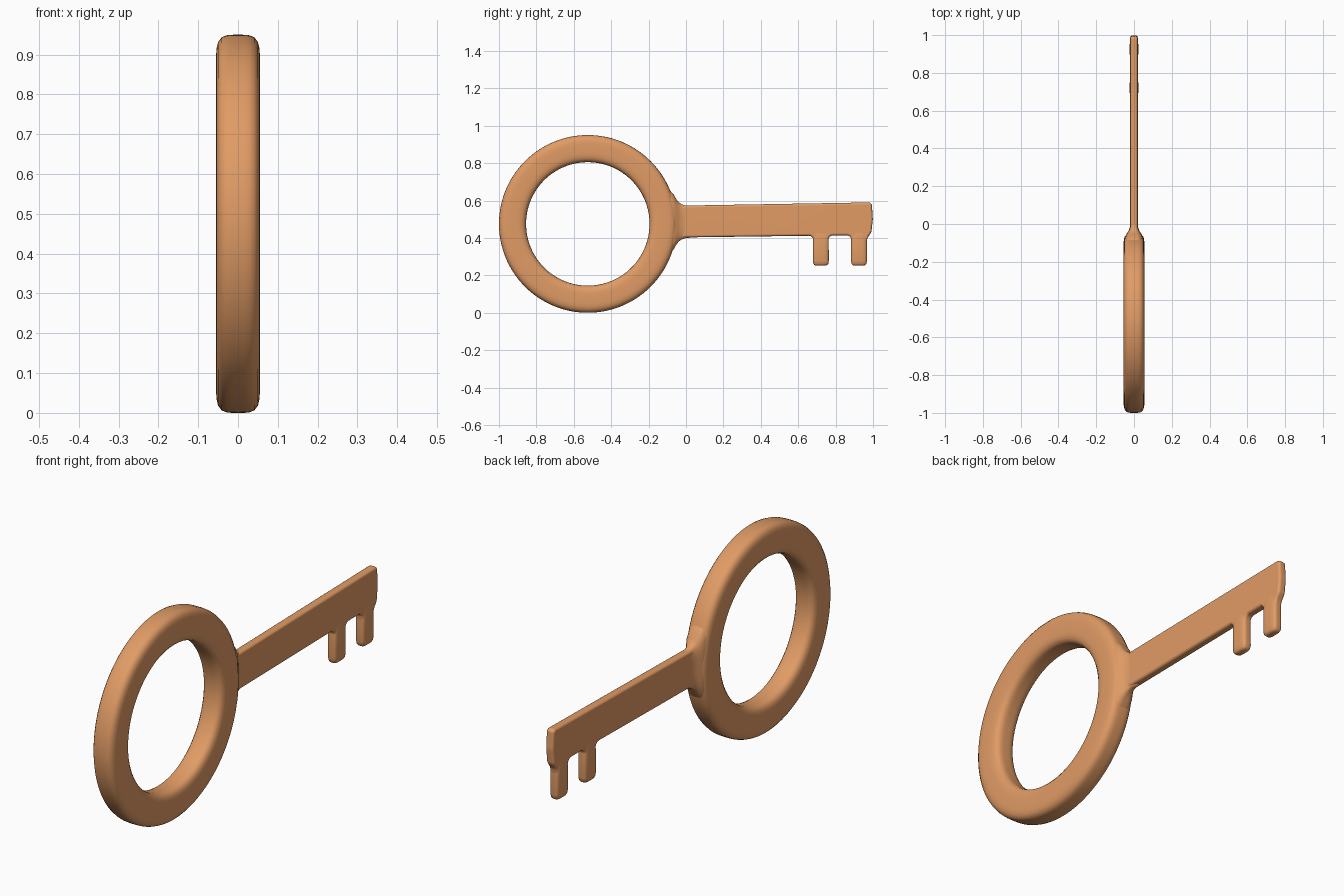
import bpy, bmesh
from math import cos, sin, tan, pi
from mathutils import Vector

if "Cube" in bpy.data.objects:
    bpy.data.objects.remove(bpy.data.objects["Cube"])

mat = bpy.data.materials.new("copper")
mat.diffuse_color = (0.75, 0.33, 0.13, 1)
mat.use_nodes = True
mat.node_tree.nodes["Principled BSDF"].inputs["Base Color"].default_value = mat.diffuse_color


def finish(name, bm):
    bmesh.ops.recalc_face_normals(bm, faces=bm.faces[:])
    for f in bm.faces:
        f.smooth = True
    me = bpy.data.meshes.new(name)
    bm.to_mesh(me)
    bm.free()
    me.materials.append(mat)
    ob = bpy.data.objects.new(name, me)
    bpy.context.collection.objects.link(ob)
    return ob


def squircle(a, b, n=32, power=4):
    """Rounded-rectangle section as (u, v) pairs."""
    pts = []
    for i in range(n):
        c, s = cos(2 * pi * (i + 0.5) / n), sin(2 * pi * (i + 0.5) / n)
        k = (abs(c) ** power + abs(s) ** power) ** (-1 / power)
        pts.append((a * c * k, b * s * k))
    return pts


def bridge(bm, loops, closed=False):
    n = len(loops[0])
    pairs = list(zip(loops, loops[1:])) + ([(loops[-1], loops[0])] if closed else [])
    for p, q in pairs:
        for i in range(n):
            j = (i + 1) % n
            bm.faces.new((p[i], p[j], q[j], q[i]))
    if not closed:
        bm.faces.new(loops[0])
        bm.faces.new(loops[-1])


def loft(name, sections, place):
    """sections: (position, half thickness x, half width); place maps to 3D."""
    bm = bmesh.new()
    bridge(bm, [[bm.verts.new(place(t, u, v)) for u, v in squircle(hx, hw)]
                for t, hx, hw in sections])
    return finish(name, bm)


def round_corners(points, seg=6):
    """Fillet each (y, z, radius) corner of an outline."""
    out = []
    for i, (y, z, r) in enumerate(points):
        p = Vector((y, z))
        if r == 0:
            out.append(p)
            continue
        a = (Vector(points[i - 1][:2]) - p).normalized()
        b = (Vector(points[(i + 1) % len(points)][:2]) - p).normalized()
        half = a.angle(b) / 2
        centre = p + (a + b).normalized() * (r / sin(half))
        d0 = p + a * (r / tan(half)) - centre
        d1 = p + b * (r / tan(half)) - centre
        turn = d0.angle(d1)
        for k in range(seg + 1):
            t = k / seg
            out.append(centre + (d0 * sin((1 - t) * turn) + d1 * sin(t * turn)) / sin(turn))
    return out


# Bow ring: rounded section swept round the x axis
bm = bmesh.new()
loops = []
for i in range(128):
    a = 2 * pi * i / 128
    loops.append([bm.verts.new((x, -0.525 + (0.4025 + r) * cos(a), 0.475 + (0.4025 + r) * sin(a)))
                  for x, r in squircle(0.055, 0.0725)])
bridge(bm, loops, closed=True)
finish("bow_ring", bm)

# Collar blending the ring into the blade
loft("collar",
     [(-0.15, 0.046, 0.20), (-0.10, 0.050, 0.183), (-0.08, 0.050, 0.163),
      (-0.065, 0.046, 0.145), (-0.052, 0.039, 0.122), (-0.04, 0.031, 0.106),
      (-0.025, 0.024, 0.095), (-0.005, 0.020, 0.088), (0.03, 0.018, 0.084)],
     lambda t, u, v: (u, t, 0.486 + v + 0.01 * t))

# Flat blade with filleted stubs where the teeth start
outline = round_corners([
    (-0.06, 0.402, 0), (0.678, 0.412, 0.022), (0.683, 0.35, 0), (0.759, 0.35, 0),
    (0.764, 0.413, 0.022), (0.88, 0.414, 0.022), (0.886, 0.35, 0), (0.962, 0.35, 0),
    (0.970, 0.40, 0.04), (0.991, 0.43, 0.04), (0.999, 0.50, 0.1),
    (0.993, 0.590, 0.018), (-0.06, 0.572, 0)])
bm = bmesh.new()
bridge(bm, [[bm.verts.new((x, p.x, p.y)) for p in outline] for x in (-0.02, 0.02)])
blade = finish("blade", bm)
bev = blade.modifiers.new("soft_rim", 'BEVEL')
bev.width = 0.012
bev.segments = 4
bev.limit_method = 'ANGLE'
bev.angle_limit = 0.7
bev.use_clamp_overlap = False
blade.modifiers.new("flat_sides", 'WEIGHTED_NORMAL')

# Two slightly thicker teeth
for name, y in (("inner_tooth", 0.721), ("outer_tooth", 0.925)):
    loft(name,
         [(0.252, 0.011, 0.026), (0.255, 0.017, 0.034), (0.262, 0.021, 0.040),
          (0.278, 0.024, 0.0425), (0.38, 0.024, 0.042), (0.42, 0.021, 0.040),
          (0.46, 0.015, 0.034)],
         lambda t, u, v, y=y: (u, y + v, t))
